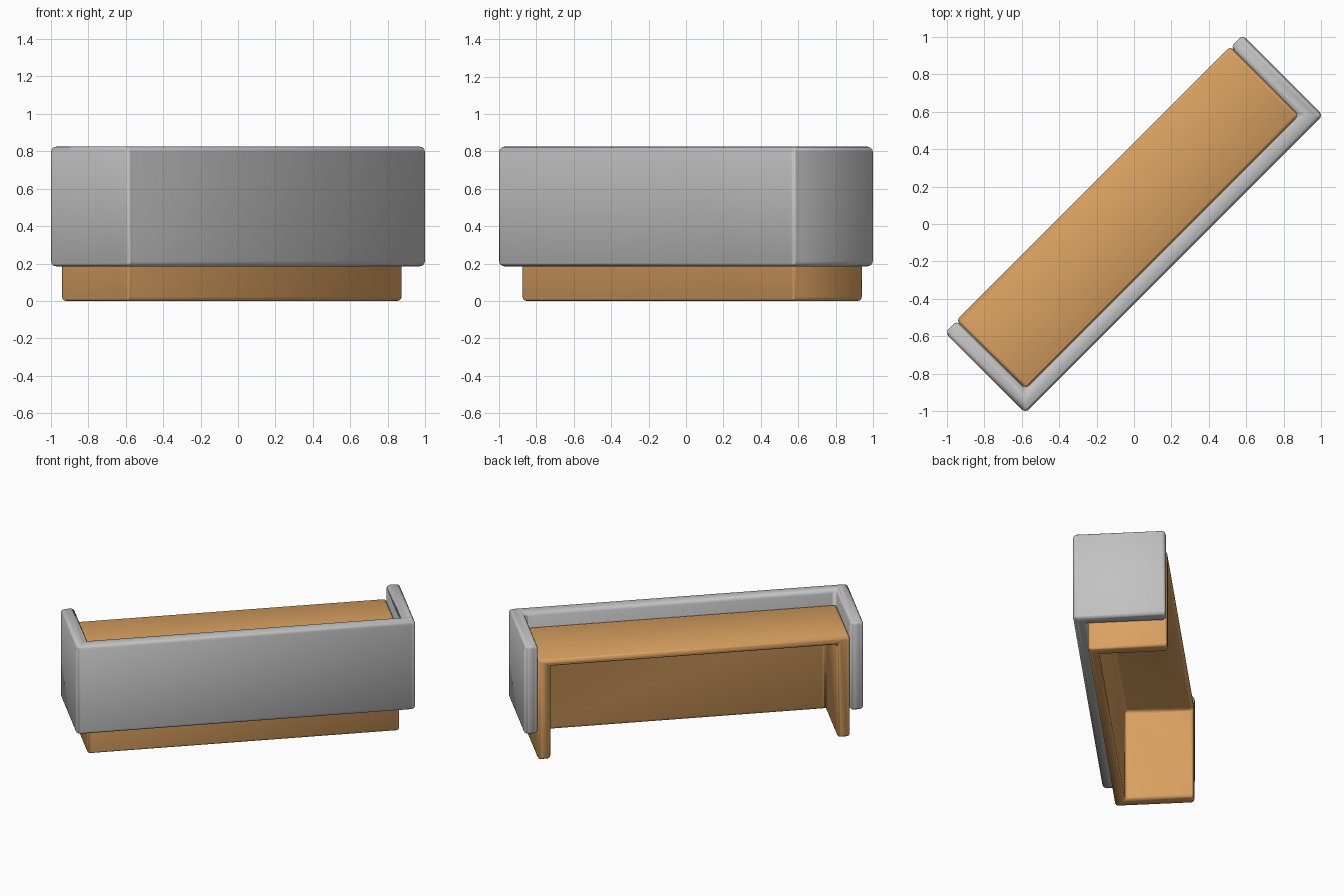
import bpy, bmesh, math
from mathutils import Matrix

if "Cube" in bpy.data.objects:
    bpy.data.objects.remove(bpy.data.objects["Cube"])

# Reception desk, built along local u (length) / w (towards the visitor side is -w),
# then turned 45 degrees about z.
TURN = Matrix.Rotation(math.radians(45), 4, 'Z')


def material(name, rgb):
    m = bpy.data.materials.new(name)
    m.diffuse_color = (*rgb, 1)
    m.use_nodes = True
    m.node_tree.nodes["Principled BSDF"].inputs["Base Color"].default_value = m.diffuse_color
    return m


wood = material("warm_wood", (0.71, 0.36, 0.12))
grey = material("light_grey", (0.54, 0.54, 0.54))


def prism(name, outline, z0, z1, mat):
    """Extrude a plan outline from z0 to z1."""
    bm = bmesh.new()
    base = bm.faces.new([bm.verts.new((x, y, z0)) for x, y in outline])
    top = bmesh.ops.extrude_face_region(bm, geom=[base])["geom"]
    for v in top:
        if isinstance(v, bmesh.types.BMVert):
            v.co.z = z1
    bmesh.ops.recalc_face_normals(bm, faces=bm.faces[:])
    me = bpy.data.meshes.new(name)
    bm.to_mesh(me)
    bm.free()
    me.materials.append(mat)
    ob = bpy.data.objects.new(name, me)
    bpy.context.collection.objects.link(ob)
    return ob


def rect(x0, y0, x1, y1):
    return [(x0, y0), (x1, y0), (x1, y1), (x0, y1)]


def finish(ob, radius):
    """Round the edges, shade smooth and turn to the final direction."""
    b = ob.modifiers.new("rounding", 'BEVEL')
    b.width = radius
    b.segments = 4
    b.limit_method = 'ANGLE'
    b.harden_normals = True
    bpy.ops.object.select_all(action='DESELECT')
    ob.select_set(True)
    bpy.context.view_layer.objects.active = ob
    bpy.ops.object.modifier_apply(modifier=b.name)
    bpy.ops.object.shade_smooth_by_angle(angle=math.radians(40))
    ob.data.transform(TURN)


# Wooden desk: worktop, two side legs and modesty panel
desk = prism("wooden_desk", rect(-1.035, -0.213, 1.035, 0.307), 0, 0.72, wood)
cutter = prism("knee_space_cutter", rect(-0.95, -0.145, 0.95, 0.6), -0.3, 0.667, wood)
cutter.hide_render = True
cut = desk.modifiers.new("knee_space", 'BOOLEAN')
cut.operation = 'DIFFERENCE'
cut.solver = 'EXACT'
cut.object = cutter
bpy.context.view_layer.objects.active = desk
bpy.ops.object.modifier_apply(modifier=cut.name)
bpy.data.objects.remove(cutter, do_unlink=True)
finish(desk, 0.022)

# Grey screen wrapping the front and both ends, raised off the floor
U, W, T = 1.125, 0.304, 0.092
screen = prism("grey_screen", [(-U, -W), (U, -W), (U, W), (U - T, W), (U - T, -W + T),
                               (-U + T, -W + T), (-U + T, W), (-U, W)], 0.185, 0.825, grey)
finish(screen, 0.028)
